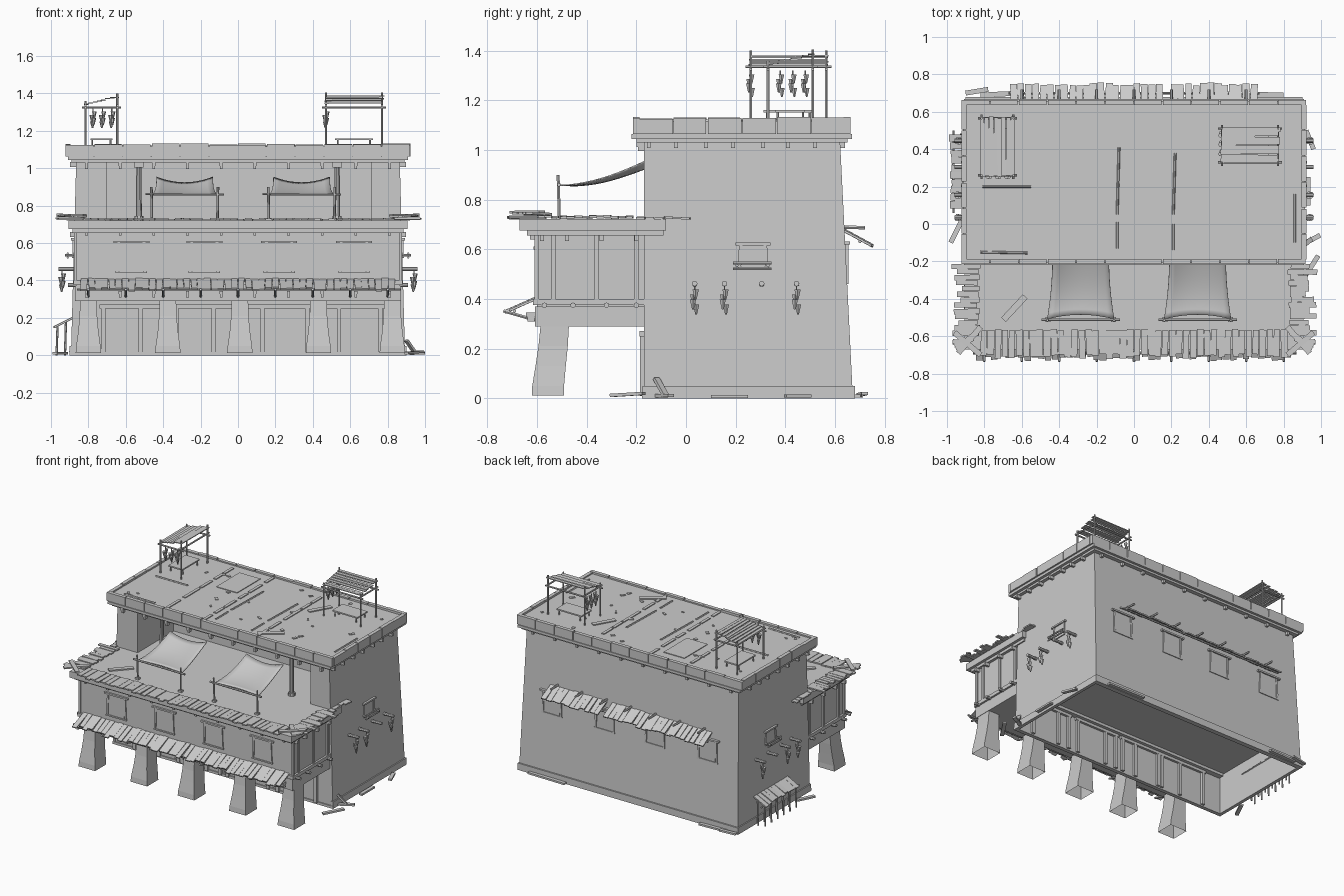
import bpy, bmesh, math, random
from mathutils import Vector as V, Matrix

if "Cube" in bpy.data.objects:
    bpy.data.objects.remove(bpy.data.objects["Cube"])

random.seed(7)
R = random.uniform
SIDES = (-1, 1)


def finish(name, bm, smooth=False):
    bmesh.ops.recalc_face_normals(bm, faces=bm.faces)
    me = bpy.data.meshes.new(name)
    bm.to_mesh(me)
    bm.free()
    for p in me.polygons:
        p.use_smooth = smooth
    ob = bpy.data.objects.new(name, me)
    bpy.context.collection.objects.link(ob)
    return ob


def loft(bm, *rings, open_bottom=False):
    """Stack of rectangles (x0, x1, y0, y1, z) joined into a solid."""
    rs = [[bm.verts.new(c) for c in ((a, c0, z), (b, c0, z), (b, c1, z), (a, c1, z))]
          for a, b, c0, c1, z in rings]
    for lo, hi in zip(rs, rs[1:]):
        for i in range(4):
            bm.faces.new((lo[i], lo[(i + 1) % 4], hi[(i + 1) % 4], hi[i]))
    if not open_bottom:
        bm.faces.new(rs[0][::-1])
    bm.faces.new(rs[-1])


def box(bm, x0, x1, y0, y1, z0, z1):
    loft(bm, (x0, x1, y0, y1, z0), (x0, x1, y0, y1, z1))


def sweep(bm, p, q, section, taper=1):
    """Straight prism from p to q; section lists (sideways, upward) offsets."""
    p, q = V(p), V(q)
    d = (q - p).normalized()
    side = (V((0, 0, 1)) if abs(d.z) < .95 else V((0, 1, 0))).cross(d).normalized()
    up = d.cross(side)
    lo = [bm.verts.new(p + side * a + up * b) for a, b in section]
    hi = [bm.verts.new(q + (side * a + up * b) * taper) for a, b in section]
    n = len(section)
    for i in range(n):
        bm.faces.new((lo[i], lo[(i + 1) % n], hi[(i + 1) % n], hi[i]))
    bm.faces.new(lo[::-1])
    bm.faces.new(hi)


def bar(bm, p, q, w, t):
    w, t = w / 2, t / 2
    sweep(bm, p, q, ((-w, -t), (w, -t), (w, t), (-w, t)))


def rod(bm, p, q, r, taper=1, n=6):
    sweep(bm, p, q, [(r * math.cos(k * math.tau / n), r * math.sin(k * math.tau / n)) for k in range(n)], taper)


def plank_row(bm, a, b, out, n, jit=0.03, t=0.009, gap=(), fill=.86):
    """Uneven planks laid side by side from a to b, each reaching along out."""
    a, b, out = V(a), V(b), V(out)
    w = (b - a).length / n
    for i in range(n):
        if i in gap:
            continue
        p = a.lerp(b, (i + .5) / n) + V((0, 0, R(-.003, .003)))
        skew = (b - a).normalized() * R(-.005, .005)
        bar(bm, p - out.normalized() * R(0, jit * .4),
            p + out + out.normalized() * R(-jit, jit * .3) + skew, w * R(fill, 1.02), t)


def pod(bm, x, y, z, s=1):
    """Hanging bundle: string and overlapping tapering fruit."""
    rod(bm, (x, y, z), (x, y, z - .09 * s), .003)
    for k, (dx, dy) in enumerate(((.007, .004), (-.007, -.006), (.004, -.007), (-.003, .006))):
        zz = z - (.016 + .018 * k) * s
        rod(bm, (x + dx, y + dy, zz), (x + dx, y + dy, zz - .036 * s), .013 * s, .3)


def window(bm, pos, turn, w=.15, h=.15):
    """Framed window; local front is -y, pos is the sill centre."""
    wb = bmesh.new()
    box(wb, -w * .42, w * .42, -.004, .02, 0, h)
    for s in SIDES:
        bar(wb, (s * w / 2, -.002, 0), (s * w * .45, -.002, h), .014, .012)
    box(wb, -w * .64, w * .64, -.014, .02, h, h + .012)
    box(wb, -w * .56, w * .56, -.009, .02, -.01, 0)
    wb.transform(Matrix.Translation(pos) @ Matrix.Rotation(turn, 4, 'Z'))
    tmp = bpy.data.meshes.new("tmp")
    wb.to_mesh(tmp)
    wb.free()
    bm.from_mesh(tmp)
    bpy.data.meshes.remove(tmp)


def side_x(z): return .893 - .027 * z
def back_y(z): return .672 - .05 * z


# Tapered main block, hollowed for the ground hall and the open upper loggia
bm = bmesh.new()
loft(bm, (-.893, .893, -.17, .672, 0), (-.865, .865, -.17, .62, 1.04))
body = finish("main_block", bm)
for name, dims in (("hall_cutter", (-.876, .876, -.15, .645, -.1, .29)),
                   ("loggia_cutter", (-.70, .71, -.4, .25, .722, 1.03))):
    bm = bmesh.new()
    box(bm, *dims)
    cut = finish(name, bm)
    cut.hide_render = True
    mod = body.modifiers.new(name, 'BOOLEAN')
    mod.operation, mod.object, mod.solver = 'DIFFERENCE', cut, 'EXACT'
    bpy.context.view_layer.objects.active = body
    bpy.ops.object.modifier_apply(modifier=mod.name)
    bpy.data.objects.remove(cut)

# Plinth around the foot
bm = bmesh.new()
for s in SIDES:
    a, b = sorted((s * .88, s * .9))
    box(bm, a, b, -.175, .68, 0, .05)
box(bm, -.9, .9, .66, .68, 0, .05)
box(bm, -.9, .9, -.178, -.15, 0, .018)
finish("plinth", bm)

# Roof cornice, parapet and its broken coping
bm = bmesh.new()
box(bm, -.89, .89, -.2, .65, 1.03, 1.045)
box(bm, -.91, .91, -.22, .668, 1.045, 1.064)
box(bm, -.915, .915, -.208, .656, 1.064, 1.116)
for i in range(12):
    x = -.922 + i * .1537
    for y in (-.214, .635):
        box(bm, x, x + R(.146, .153), y, y + .027, 1.064, 1.128 + R(-.004, .005))
for i in range(6):
    y = -.19 + i * .139
    for x in (-.922, .895):
        box(bm, x, x + .027, y, y + R(.13, .138), 1.064, 1.128 + R(-.004, .005))
finish("roof_parapet", bm)

# Roof surface: seams, hatch, sticks and loose boards
bm = bmesh.new()
for x in (-.46, -.15, .29):
    y = -.18
    while y < .58:
        l = R(.08, .2)
        box(bm, x - .011, x + .011, y, min(y + l, .63), 1.11, 1.122)
        y += l + R(.005, .05)
box(bm, -.38, -.21, .29, .56, 1.11, 1.121)
for x, y0, x1, y1 in ((-.09, .05, -.08, .41), (.21, .05, .22, .38), (.86, -.1, .86, .16),
                      (-.09, -.13, -.09, .01), (.21, -.14, .21, .0), (-.81, .2, -.55, .2), (-.82, -.15, -.57, -.155)):
    rod(bm, (x, y0, 1.117), (x1, y1, 1.117), .007)
for x, y, z, a, l in ((.39, .4, 1.118, 60, .17), (.34, -.1, 1.118, 33, .18), (-.64, -.45, .726, 47, .17)):
    d = V((math.cos(math.radians(a)), math.sin(math.radians(a)), 0)) * l / 2
    bar(bm, V((x, y, z)) - d, V((x, y, z)) + d, .034, .01)
for i in range(26):
    p = V((R(-.85, .85), R(-.15, .6), 1.116))
    bar(bm, p, p + V((R(-.03, .03), R(.01, .03), 0)), R(.01, .022), .01)
finish("roof_boards_and_hatch", bm)

# Projecting first floor with ledge, side panel framing and base beam
bm = bmesh.new()
box(bm, -.865, .865, -.60, -.16, .29, .70)
box(bm, -.872, .872, -.607, -.16, .29, .37)
box(bm, -.88, .88, -.615, -.10, .375, .40)
box(bm, -.885, .885, -.64, -.09, .655, .675)
box(bm, -.905, .905, -.67, -.08, .675, .722)
for s in SIDES:
    for y in (-.60, -.535, -.36, -.20):
        box(bm, s * .868 - .008, s * .868 + .008, y - .009, y + .009, .39, .66)
finish("projecting_floor", bm)

# Small beam ends under all ledges
bm = bmesh.new()
for i in range(10):
    x = -.81 + i * .18
    for y, z in ((-.2, 1.015), (-.635, .66), (-.645, .33)):
        box(bm, x - .009, x + .009, y, y + .045, z - .003, z + .015)
        box(bm, x - .007, x + .007, y + .006, y + .035, z - .02, z)
    box(bm, x - .009, x + .009, .61, .64, 1.008, 1.03)
for s in SIDES:
    for y, z in [(y, 1.008) for y in (-.15, -.04, .08, .19, .31, .41, .52)] + \
                [(y, .633) for y in (-.58, -.48, -.34, -.2)]:
        box(bm, s * .88 - .018, s * .88 + .018, y - .008, y + .008, z, z + .025)
    for y in (-.57, -.455, -.32, -.20):
        rod(bm, (s * .86, y, .375), (s * .91, y, .375), .011, n=8)
finish("beam_ends", bm)

# Five leaning, flared columns, open underneath
for i, x in enumerate((-.8, -.375, .01, .43, .825)):
    bm = bmesh.new()
    loft(bm, *[(x - w, x + w, yc - d, yc + d, z) for w, d, yc, z in
               ((.068, .065, -.556, .012), (.065, .064, -.555, .05), (.054, .061, -.545, .13),
                (.047, .059, -.535, .21), (.044, .057, -.528, .30))], open_bottom=True)
    finish(f"column_{i + 1}", bm)

# Ground-floor front: framed bays with posts, and a ceiling beam
bm = bmesh.new()
for a, b, m in ((-.72, -.36, -.52), (-.33, -.02, -.13), (.04, .37, .13), (.45, .76, .54)):
    for y in (-.174, -.146):
        for x in (a, m, b):
            box(bm, x - .012, x + .012, y - .012, y + .012, .01, .27)
        box(bm, a - .02, b + .02, y - .013, y + .013, .25, .272)
box(bm, -.87, .87, -.15, -.11, .27, .295)
finish("ground_floor_frames", bm)

# Loggia pillars
bm = bmesh.new()
for x in (-.53, .53):
    rod(bm, (x, -.13, .72), (x, -.13, .745), .024, n=10)
    rod(bm, (x, -.13, .745), (x, -.13, 1.005), .016, .85, n=10)
    box(bm, x - .025, x + .025, -.155, -.105, 1.005, 1.032)
finish("loggia_pillars", bm)

# Windows on front, back and sides
bm = bmesh.new()
for x in (-.57, -.18, .22, .62):
    window(bm, (x, -.60, .45), 0)
for x in (-.63, -.2, .21, .64):
    window(bm, (x, back_y(.53), .47), math.pi)
for s in SIDES:
    window(bm, (s * side_x(.57), .27, .53), s * math.pi / 2, .11, .085)
    for z in (.522, .545):
        rod(bm, (s * .91, .19, z), (s * .91, .345, z), .006)
    for y in (.205, .33):
        rod(bm, (s * .87, y, .535), (s * .925, y, .535), .007)
finish("windows", bm)

# Pegs with hanging bundles on both side walls
bm = bmesh.new()
for s in SIDES:
    for y in (.035, .155, .305, .445):
        rod(bm, (s * .86, y, .46), (s * .96, y, .462), .011, n=8)
        if y != .305:
            pod(bm, s * .94, y, .455, 1.1)
finish("side_pegs_and_bundles", bm)

# Plank coverings: terrace edges, front pent roof, back pent roof
bm = bmesh.new()
plank_row(bm, (-.82, -.57, .728), (.82, -.57, .728), (0, -.145, 0), 44, .02)
for s in SIDES:
    plank_row(bm, (s * .84, -.60, .73), (s * .84, -.21, .73), (s * .125, 0, 0), 13, .05)
    plank_row(bm, (s * .875, -.2, .727), (s * .875, .02, .727), (s * .04, 0, 0), 6, .02)
    for k in range(4):
        bar(bm, (s * (.82 + .02 * k), -.55 - .03 * k, .742), (s * (.94 + .01 * k), -.69 + .02 * k, .746), .03, .01)
    bar(bm, (s * .82, -.7, .75), (s * .96, -.58, .752), .03, .01)
finish("terrace_edge_planks", bm)
bm = bmesh.new()
plank_row(bm, (-.84, -.60, .405), (.84, -.60, .405), (0, -.125, -.055), 46, .02)
for i in range(9):
    x = -.8 + .2 * i
    rod(bm, (x, -.59, .31), (x, -.735, .352), .007)
rod(bm, (-.86, -.69, .352), (.87, -.69, .352), .007)
finish("front_pent_roof", bm)
bm = bmesh.new()
plank_row(bm, (-.66, .63, .68), (.66, .63, .68), (0, .12, -.065), 34, .015, gap=(21,))
for i in range(7):
    x = -.6 + .2 * i
    rod(bm, (x, .62, .69), (x, .72, .687), .008)
rod(bm, (-.67, .7, .632), (.67, .7, .632), .007)
finish("back_pent_roof", bm)

# Lean-to on the left wall
bm = bmesh.new()
plank_row(bm, (-.875, .08, .205), (-.875, .48, .205), (-.11, 0, -.055), 10, .015)
for i in range(6):
    y = .1 + i * .072
    rod(bm, (-.97, y, 0), (-.965, y, .155), .006)
    rod(bm, (-.925, y + .02, 0), (-.92, y + .02, .178), .006)
rod(bm, (-.965, .06, .15), (-.965, .5, .15), .006)
finish("lean_to", bm)

# Terrace awnings: sagging cloth on poles
for k, cx in enumerate((-.285, .34)):
    bm = bmesh.new()
    bmesh.ops.create_grid(bm, x_segments=10, y_segments=10, size=1)
    for v in bm.verts:
        u, t = v.co.x, (1 - v.co.y) / 2
        hw = .15 + .03 * t - .03 * t * (1 - t)
        v.co = (cx + u * hw, -.17 - .34 * t + .025 * t * t * (1 - u * u),
                .86 + .095 * (1 - t) ** 1.4 - .03 * (1 - u * u) * (1 - t) - .008 * math.sin(math.pi * t))
    cloth = finish(f"awning_cloth_{k + 1}", bm, True)
    cloth.modifiers.new("thickness", 'SOLIDIFY').thickness = .005
    bm = bmesh.new()
    for s in SIDES:
        rod(bm, (cx + s * .175, -.51, .72), (cx + s * .178, -.515, .9), .007)
        box(bm, cx + s * .175 - .013, cx + s * .175 + .013, -.523, -.497, .72, .735)
    rod(bm, (cx - .21, -.512, .862), (cx + .21, -.512, .86), .007)
    finish(f"awning_poles_{k + 1}", bm)

# Rooftop shelters: (x0, x1, y0, y1, rise along x, rise along y)
for k, (x0, x1, y0, y1, rx, ry) in enumerate(((-.815, -.645, .26, .565, .04, 0), (.47, .77, .33, .51, 0, .045))):
    bm = bmesh.new()
    for i, x in enumerate((x0, x1)):
        for j, y in enumerate((y0, y1)):
            rod(bm, (x, y, 1.11), (x, y, 1.36 + rx * i + ry * j), .006)
    for y in (y0, y1):
        rod(bm, (x0 - .02, y, 1.325), (x1 + .02, y, 1.325), .006)
    for x in (x0, x1):
        rod(bm, (x, y0 - .02, 1.335), (x, y1 + .02, 1.335), .006)
    a = V((x0 - .005, y0 - .005, 1.343))
    if rx:
        plank_row(bm, a, (x1 + .005, y0, 1.343 + rx), (0, y1 - y0 + .01, 0), 8, .01, .006, fill=.98)
    else:
        plank_row(bm, a, (x0, y1 + .005, 1.343 + ry), (x1 - x0 + .01, 0, 0), 8, .01, .006, fill=.98)
    mx, my, hx, hy = (x0 + x1) / 2, (y0 + y1) / 2, (x1 - x0) * .34, (y1 - y0) * .33
    box(bm, mx - hx, mx + hx, my - hy, my + hy, 1.15, 1.16)
    for sx in SIDES:
        for sy in SIDES:
            rod(bm, (mx + sx * hx * .85, my + sy * hy * .85, 1.11), (mx + sx * hx * .85, my + sy * hy * .85, 1.155), .005)
    for i in range(3):
        pod(bm, (x0 + .04 + .05 * i) if rx else x0, y0 if rx else y0 + .05 + .05 * i, 1.32)
    finish(f"roof_shelter_{k + 1}", bm)

# Loose planks around the foot
bm = bmesh.new()
for p, q in (((.9, -.3, .012), (.985, -.17, .02)), ((.88, -.12, .01), (.995, -.06, .012)),
             ((.9, -.12, .08), (.95, -.08, .008)), ((.93, .1, .008), (.93, .25, .008)),
             ((.96, .4, .01), (.92, .5, .01)), ((-.82, .69, .01), (-.6, .70, .01)),
             ((-.9, .7, .015), (-.78, .72, .02)), ((.5, .695, .01), (.8, .69, .01)), ((-.98, -.1, .01), (-.92, .02, .01))):
    bar(bm, p, q, .026, .013)
finish("loose_planks", bm)
